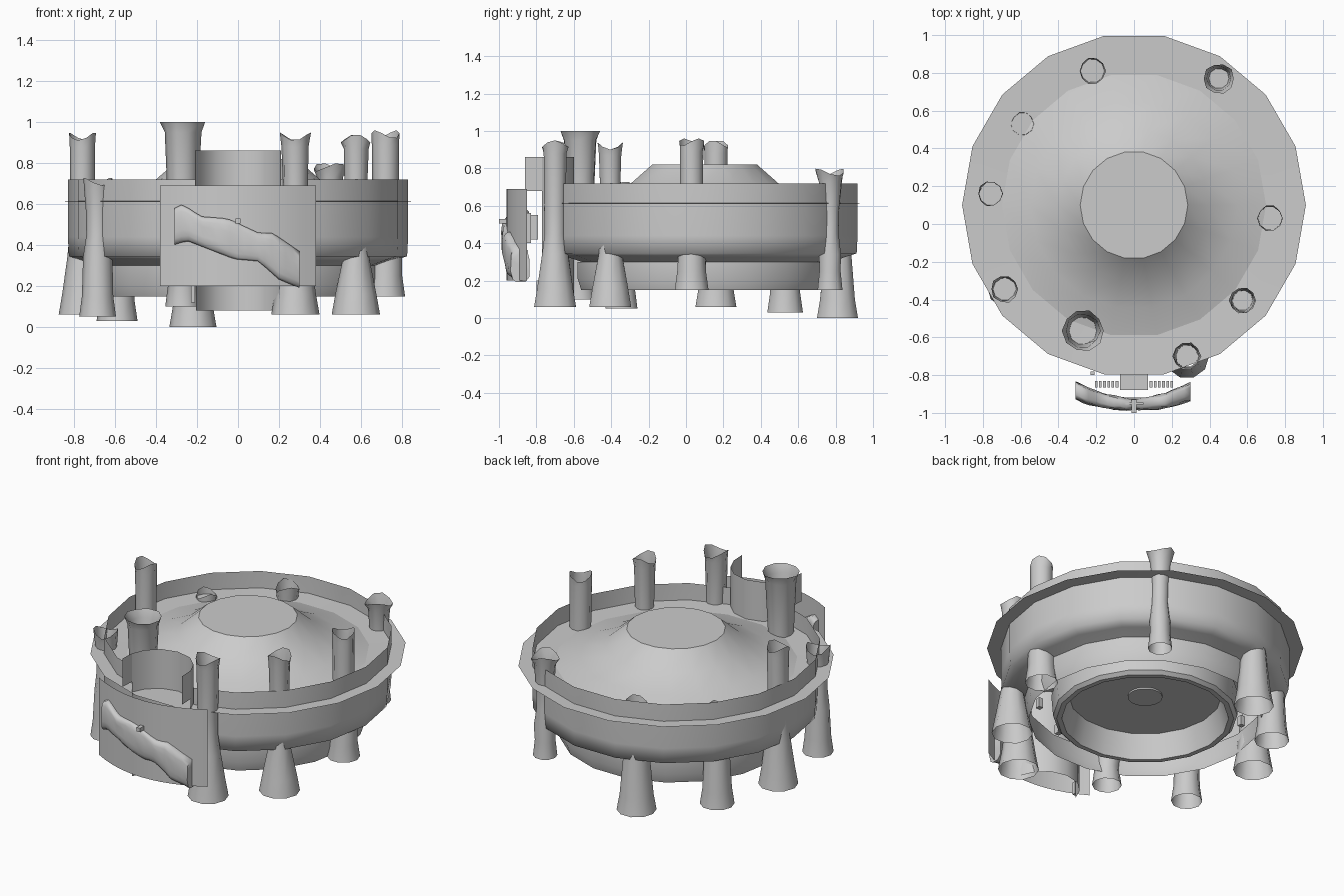
import bpy, bmesh, math, random
from mathutils import Vector

if "Cube" in bpy.data.objects:
    bpy.data.objects.remove(bpy.data.objects["Cube"])

random.seed(4)
CY = 0.1  # the round body sits slightly behind the origin


def finish(name, bm, angle=35):
    bmesh.ops.remove_doubles(bm, verts=bm.verts, dist=1e-5)
    for f in bm.faces:
        f.smooth = True
    me = bpy.data.meshes.new(name)
    bm.to_mesh(me)
    bm.free()
    me.set_sharp_from_angle(angle=math.radians(angle))
    ob = bpy.data.objects.new(name, me)
    bpy.context.collection.objects.link(ob)
    return ob


def skin(bm, rings, closed=True):
    """Bridge consecutive rows of points with quads."""
    rows = [[bm.verts.new(p) for p in r] for r in rings]
    n = len(rows[0])
    for a, b in zip(rows, rows[1:]):
        for i in range(n if closed else n - 1):
            j = (i + 1) % n
            bm.faces.new((a[i], a[j], b[j], b[i]))
    return rows


def lathe(name, profile, sides=18, cut=None, cap=None, smooth=35):
    bm = bmesh.new()
    rings = [[(r * math.cos(2 * math.pi * i / sides),
               CY + r * math.sin(2 * math.pi * i / sides), z)
              for i in range(sides)] for r, z in profile]
    rows = skin(bm, rings)
    if cap is not None:
        bm.faces.new(rows[cap])
    if cut:  # open the front for the entrance bay
        for s in (-1, 1):
            faces = [f for f in bm.faces if f.calc_center_median().y < -0.3]
            geom = list({v for f in faces for v in f.verts}) + \
                list({e for f in faces for e in f.edges}) + faces
            bmesh.ops.bisect_plane(bm, geom=geom, plane_co=(s * cut, 0, 0), plane_no=(1, 0, 0))
        gone = [f for f in bm.faces if abs(f.calc_center_median().x) < cut - 0.001
                and f.calc_center_median().y < -0.3]
        bmesh.ops.delete(bm, geom=gone, context='FACES')
    return finish(name, bm, smooth)


def box(name, x0, x1, y0, y1, z0, z1):
    bm = bmesh.new()
    bmesh.ops.create_cube(bm, size=1)
    for v in bm.verts:
        v.co = Vector(((x0 + x1) / 2 + v.co.x * (x1 - x0), (y0 + y1) / 2 + v.co.y * (y1 - y0),
                       (z0 + z1) / 2 + v.co.z * (z1 - z0)))
    return finish(name, bm)


def interp(pts, x):
    for (x0, a), (x1, b) in zip(pts, pts[1:]):
        if x <= x1:
            return a + (b - a) * max(0, x - x0) / (x1 - x0)
    return pts[-1][1]


# Round body: outer wall, flange, shallow roof
lathe("outer_wall", [(0.83, 0.72), (0.83, 0.44), (0.825, 0.345), (0.76, 0.325), (0.69, 0.30)],
      cut=0.18, smooth=80)
lathe("flange", [(0.91, 0.615), (0.69, 0.61)])
lathe("roof", [(0.70, 0.61), (0.55, 0.652), (0.40, 0.72), (0.285, 0.82)], cap=3)

# Underside: open lower band, hanging ring with recessed ceiling
lathe("lower_band", [(0.69, 0.30), (0.69, 0.21), (0.67, 0.15)])
lathe("hanging_ring", [(0.54, 0.30), (0.53, 0.17), (0.51, 0.15), (0.48, 0.15), (0.44, 0.30)], cap=4)
lathe("ceiling_disc", [(0.10, 0.30), (0.10, 0.29)], cap=1)
for i in range(12):
    a = math.radians(15 + 30 * i)
    x, y = 0.61 * math.cos(a), CY + 0.61 * math.sin(a)
    box("bracket_%d" % (i + 1), x - 0.015, x + 0.015, y - 0.015, y + 0.015, 0.25, 0.31)

# Ragged columns: x, y, shaft radius, base z, base radius, top z, top radius
columns = [
    (-0.22, 0.81, 0.060, 0.00, 0.115, 0.68, 0.070),
    (0.45, 0.77, 0.050, 0.15, 0.070, 0.78, 0.080),
    (0.72, 0.03, 0.062, 0.15, 0.095, 0.94, 0.068),
    (0.575, -0.405, 0.052, 0.06, 0.118, 0.92, 0.070),
    (0.28, -0.70, 0.058, 0.06, 0.118, 0.93, 0.073),
    (-0.27, -0.565, 0.070, 0.10, 0.085, 1.00, 0.108),
    (-0.685, -0.345, 0.056, 0.05, 0.090, 0.71, 0.072),
    (-0.76, 0.16, 0.060, 0.06, 0.115, 0.93, 0.066),
    (-0.59, 0.53, 0.058, 0.03, 0.100, 0.64, 0.060),
]


def column(k, x, y, r, z0, r0, z1, r1):
    n, rings = 10, []
    prof = [(z0, r0), (z0 + 0.1, r0 * 0.85), (0.34, r * 1.25), (0.45, r), (0.57, r),
            (z1 - 0.05, (r + r1) / 2), (z1, r1)]
    ragged = 0.0 if k == 5 else 0.02
    ph = random.uniform(0, 6.28)
    for i, (z, rr) in enumerate(prof):
        ring = []
        wob = 0 if i < 2 else 0.05
        for j in range(n):
            a = 2 * math.pi * j / n
            q = rr * (1 + random.uniform(-wob, wob))
            dz = ragged * math.cos(2 * a + ph) if i == len(prof) - 1 else 0
            ring.append((x + q * math.cos(a), y + q * math.sin(a), z + dz))
        rings.append(ring)
    bm = bmesh.new()
    skin(bm, rings)
    finish("column_%d" % (k + 1), bm, 50)


for k, c in enumerate(columns):
    column(k, *c)


# Bowed front plate
def plate_y(x):
    return -0.96 + 0.11 * (x / 0.38) ** 2


xs = [-0.38 + 0.76 * i / 12 for i in range(13)]
bm = bmesh.new()
skin(bm, [[(x, plate_y(x), z) for x in xs] for z in (0.20, 0.69)], False)
finish("front_plate", bm)

# Tall curved sheet of the entrance bay, its front lips only above the plate
arc = [(-0.205, -0.77), (-0.17, -0.69), (-0.10, -0.625), (0, -0.60),
       (0.10, -0.625), (0.17, -0.69), (0.205, -0.77)]
bm = bmesh.new()
skin(bm, [[(x, y, z) for x, y in arc] for z in (0.08, 0.86)], False)
finish("bay_sheet", bm)
for s, side in ((-1, "left"), (1, "right")):
    bm = bmesh.new()
    skin(bm, [[(s * 0.205, -0.77, z), (s * 0.21, -0.86, z)] for z in (0.68, 0.86)], False)
    finish("bay_lip_" + side, bm)

# Crumpled drape hung across the plate
top = [(-0.31, 0.58), (-0.27, 0.60), (-0.18, 0.54), (-0.05, 0.53), (0.10, 0.46), (0.17, 0.46), (0.30, 0.37)]
low = [(-0.31, 0.40), (-0.25, 0.42), (-0.12, 0.37), (-0.02, 0.33), (0.10, 0.32), (0.20, 0.23), (0.30, 0.19)]
rings = []
for i in range(19):
    x = -0.31 + 0.61 * i / 18
    hi, lo = interp(top, x), interp(low, x)
    d = 0.03 + 0.02 * abs(x) / 0.31
    ring = []
    for j in range(16):
        a = 2 * math.pi * (j + 0.5) / 16
        c, s = math.cos(a), math.sin(a)
        ring.append((x, plate_y(x) + 0.006 + random.uniform(-0.005, 0.005) + d * math.copysign(abs(c) ** 0.5, c),
                     (hi + lo) / 2 + (hi - lo) / 2 * math.copysign(abs(s) ** 0.7, s)))
    rings.append(ring)
bm = bmesh.new()
rows = skin(bm, rings)
bm.faces.new(rows[0])
bm.faces.new(rows[-1])
finish("drape", bm, 60)

# Small fittings on the plate and behind it
box("front_peg", -0.012, 0.012, -1.0, -0.93, 0.505, 0.53)
box("peg_crossbar", -0.05, 0.05, -0.955, -0.945, 0.51, 0.525)
box("rear_block", -0.075, 0.075, -0.88, -0.79, 0.42, 0.55)
for s, side in ((-1, "left"), (1, "right")):
    for i in range(6):
        x = s * (0.09 + 0.022 * i)
        box("rib_%s_%d" % (side, i + 1), x - 0.007, x + 0.007, -0.865, -0.83, 0.40, 0.56)
box("lower_strip", -0.23, -0.21, -0.80, -0.78, 0.12, 0.20)
